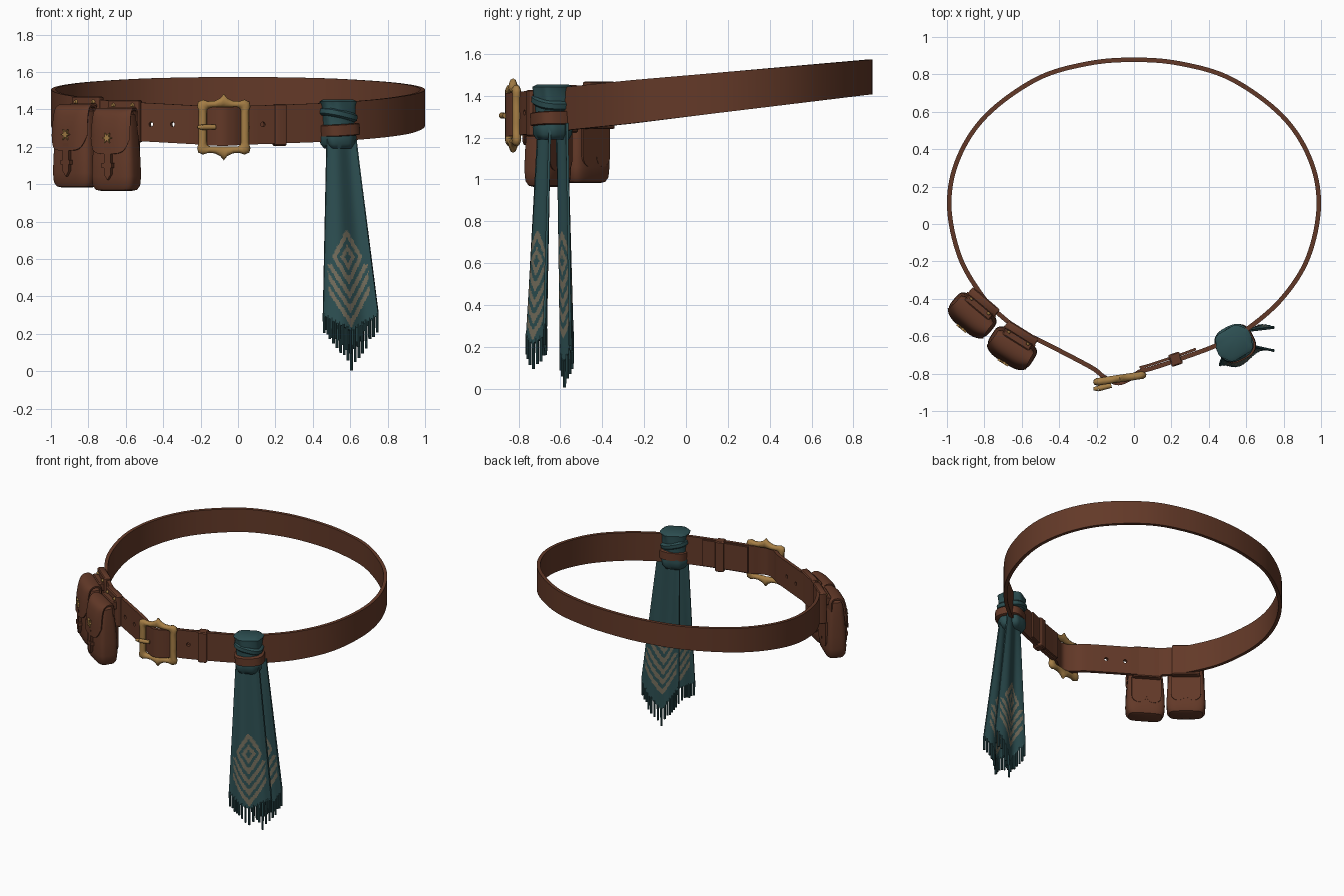
import bpy, bmesh, math, random
from mathutils import Vector, Matrix

if "Cube" in bpy.data.objects:
    bpy.data.objects.remove(bpy.data.objects["Cube"])

random.seed(4)

def material(name, rgb):
    m = bpy.data.materials.new(name)
    m.diffuse_color = (*rgb, 1)
    m.use_nodes = True
    m.node_tree.nodes["Principled BSDF"].inputs["Base Color"].default_value = m.diffuse_color
    return m

LEATHER = material("brown leather", (0.125, 0.041, 0.021))
CLOTH = material("teal cloth", (0.026, 0.078, 0.084))
PATTERN = material("beige pattern", (0.175, 0.155, 0.108))
BRASS = material("brass", (0.38, 0.21, 0.06))

# ---------- helpers ----------
def skin(rings, loop=False):
    """Join equal-length rings into a tube, capped unless it loops."""
    n, k = len(rings), len(rings[0])
    faces = [(i*k + j, i*k + (j+1) % k, (i+1) % n*k + (j+1) % k, (i+1) % n*k + j)
             for i in range(n if loop else n-1) for j in range(k)]
    if not loop:
        faces += [tuple(range(k)), tuple(range((n-1)*k, n*k))]
    return [tuple(p) for r in rings for p in r], faces

def make(name, parts, mat, M=Matrix(), solid=0, angle=40, rule=None, cutter=None):
    verts, faces = [], []
    for v, f in parts:
        faces += [tuple(i + len(verts) for i in q) for q in f]
        verts += v
    me = bpy.data.meshes.new(name)
    me.from_pydata(verts, [], faces)
    me.transform(M)
    bm = bmesh.new()
    bm.from_mesh(me)
    bmesh.ops.recalc_face_normals(bm, faces=bm.faces)
    bm.to_mesh(me)
    bm.free()
    me.materials.append(mat)
    if rule:
        me.materials.append(PATTERN)
        for p in me.polygons:
            p.material_index = int(rule(p.index))
    ob = bpy.data.objects.new(name, me)
    bpy.context.collection.objects.link(ob)
    bpy.ops.object.select_all(action='DESELECT')
    ob.select_set(True)
    bpy.context.view_layer.objects.active = ob
    if solid:
        s = ob.modifiers.new("thickness", 'SOLIDIFY')
        s.thickness, s.offset = solid, 0
        bpy.ops.object.modifier_apply(modifier="thickness")
    if cutter:
        b = ob.modifiers.new("holes", 'BOOLEAN')
        b.object, b.operation, b.solver = cutter, 'DIFFERENCE', 'EXACT'
        bpy.ops.object.modifier_apply(modifier="holes")
        cutter.hide_render = True
        cutter.hide_set(True)
    bpy.ops.object.shade_smooth_by_angle(angle=math.radians(angle))
    return ob

def oval(z, a, b, power=2, n=40, ripple=0.0):
    """Superellipse ring at height z."""
    out = []
    for i in range(n):
        t = math.tau*i/n
        c, s = math.cos(t), math.sin(t)
        r = 1 + ripple*math.sin(6*t + z*18)
        out.append((r*a*math.copysign(abs(c)**(2/power), c), r*b*math.copysign(abs(s)**(2/power), s), z))
    return out

def rod(p, q, r0, r1, n=8):
    p, q = Vector(p), Vector(q)
    rot = (q - p).to_track_quat('Z', 'Y')
    ring = lambda c, r: [c + rot @ Vector((r*math.cos(math.tau*i/n), r*math.sin(math.tau*i/n), 0)) for i in range(n)]
    return skin([ring(p, r0), ring(q, r1)])

def plate(pts, y, thick):
    """Prism of an x-z outline, facing -y."""
    return skin([[(x, y + s*thick/2, z) for x, z in pts] for s in (-1, 1)])

def block(w, d, z0, z1, y=0, e=0.006):
    """Box with chamfered top and bottom and rounded corners."""
    return skin([[(x, yy + y, z) for x, yy, z in oval(zz, w/2 - i, d/2 - i, 9, 32)]
                 for zz, i in ((z0, e), (z0+e, 0), (z1-e, 0), (z1, e))])

def at(x, y, z, deg):
    return Matrix.Translation((x, y, z)) @ Matrix.Rotation(math.radians(deg), 4, 'Z')

# ---------- belt ----------
CTRL = [(-.16, -.818), (-.09, -.85), (-.03, -.832), (.03, -.79), (.1, -.77), (.25, -.72), (.45, -.645), (.6, -.565),
        (.79, -.4), (.93, -.18), (.988, .1), (.94, .35), (.79, .58), (.52, .775), (.25, .857), (0, .878),
        (-.25, .857), (-.52, .775), (-.79, .58), (-.94, .35), (-.988, .1), (-.93, -.18), (-.8, -.4),
        (-.7, -.5), (-.6, -.575), (-.48, -.635), (-.3, -.728), (-.21, -.778)]

def smooth_path(pts, steps=8, closed=True):
    n, out = len(pts), []
    get = lambda i: Vector(pts[i % n] if closed else pts[max(0, min(n-1, i))])
    for i in range(n if closed else n-1):
        a, b, c, d = (get(i+k) for k in (-1, 0, 1, 2))
        for s in range(steps):
            t = s/steps
            out.append(.5*(2*b + (c-a)*t + (2*a-5*b+4*c-d)*t*t + (3*b-a-3*c+d)*t**3))
    return out

def band(path, thick, closed=True, shrink=0):
    rings, n = [], len(path)
    for i, p in enumerate(path):
        d = (path[(i+1) % n] - path[i-1]) if closed else (path[min(i+1, n-1)] - path[max(i-1, 0)])
        nrm = Vector((d.y, -d.x)).normalized()*thick/2
        zc = 1.49 - (.88 - p.y)*.105
        h = min(.207, .166 + (.88 - p.y)*.036)/2 - shrink
        rings.append([(*(p + nrm), zc-h), (*(p + nrm), zc+h), (*(p - nrm), zc+h), (*(p - nrm), zc-h)])
    return skin(rings, closed)

holes = []
for x, y, deg in ((-.46, -.645, -26), (-.345, -.705, -26), (.13, -.76, 18)):
    n = Vector((math.sin(math.radians(deg)), -math.cos(math.radians(deg)), 0))*.05
    c = Vector((x, y, 1.32))
    holes.append(rod(c - n, c + n, .013, .013, 14))
cutter = make("hole_cutter", holes, LEATHER)
make("belt", [band(smooth_path(CTRL), .024)], LEATHER, cutter=cutter)
make("belt_tip", [band(smooth_path([(.03, -.768), (.1, -.748), (.25, -.698), (.34, -.665)], 6, False),
                       .014, False, .008)], LEATHER)
make("belt_keeper", [block(.062, .068, 1.205, 1.428)], LEATHER, at(.222, -.723, 0, 19))

# ---------- buckle ----------
QUARTER = [((0, .178), (0, .104)), ((.018, .156), (.018, .104)), ((.05, .14), (.045, .104)),
           ((.085, .138), (.07, .104)), ((.112, .147), (.083, .1)), ((.138, .136), (.09, .093)),
           ((.144, .112), (.092, .08)), ((.136, .088), (.092, .065)), ((.136, .04), (.092, .03))]
half = QUARTER + [((.138, 0), (.092, 0))] + [tuple((x, -z) for x, z in s) for s in QUARTER[::-1]]
stations = half + [tuple((-x, z) for x, z in s) for s in half[-2:0:-1]]
rings = []
for o, i in stations:
    o, i = Vector(o), Vector(i)
    ring = []
    for k in range(10):
        t = math.tau*k/10
        p = (o+i)/2 + (o-i)/2*math.cos(t)
        ring.append((p.x, .021*math.sin(t), p.y))
    rings.append(ring)
BUCKLE = at(-.076, -.826, 1.305, 8.5)
make("buckle_frame", [skin(rings, True)], BRASS, BUCKLE, angle=50)
make("buckle_prong", [rod((-.05, -.03, 0), (-.12, -.036, 0), .013, .015, 12),
                      rod((-.12, -.036, 0), (-.148, -.034, 0), .015, .008, 12)], BRASS, BUCKLE)

# ---------- pouches ----------
BODY = [(.982, .085, .04), (.988, .112, .058), (1.01, .127, .07), (1.06, .131, .075), (1.15, .128, .073),
        (1.26, .12, .065), (1.34, .112, .056), (1.39, .104, .046), (1.402, .09, .034)]
FLAP = smooth_path([(.05, 1.33), (.05, 1.39), (.03, 1.416), (-.02, 1.418), (-.056, 1.395), (-.074, 1.34),
                    (-.083, 1.27), (-.088, 1.18)], 4, False) + [Vector((-.088, 1.18))]

def flap():
    verts, nu, nv = [], 20, len(FLAP)
    for a in range(nu + 1):
        u = 2*a/nu - 1
        for b in range(nv):
            t = b*(1 - .13*abs(u)**5)
            k = min(int(t), nv-2)
            p = FLAP[k].lerp(FLAP[k+1], t-k)
            verts.append((u*(.108 + .013*b/nv), p.x*(1 - .33*u**4), p.y))
    return verts, [(a*nv+b, a*nv+b+1, (a+1)*nv+b+1, (a+1)*nv+b) for a in range(nu) for b in range(nv-1)]

star = [((.032 if k % 2 == 0 else .013)*math.cos(math.tau*k/12),
         1.265 + (.032 if k % 2 == 0 else .013)*math.sin(math.tau*k/12)) for k in range(12)]
strap = [(-.021, 1.22), (-.021, 1.07), (0, 1.04), (.021, 1.07), (.021, 1.22)]
lobes = [(.1, 1.25)] + [(c + .05*math.cos(t*math.pi/8), 1.11 - .05*math.sin(t*math.pi/8))
                        for c in (.05, -.05) for t in range(9)] + [(-.1, 1.25)]
for tag, M in (("outer", at(-.862, -.485, 0, -40)), ("inner", at(-.65, -.66, -.018, -32))):
    make(tag + "_pouch_body", [skin([oval(z, a, b, 4) for z, a, b in BODY])], LEATHER, M)
    make(tag + "_pouch_flap", [flap()], LEATHER, M, solid=.012)
    make(tag + "_pouch_strap", [plate(strap, -.084, .018), plate([(-.032, 1.105), (.032, 1.105), (.032, 1.13),
                                (-.032, 1.13)], -.086, .026)], LEATHER, M)
    make(tag + "_pouch_emblem", [plate(star, -.094, .012)], BRASS, M)
    make(tag + "_pouch_back_tab", [plate(lobes, .07, .012)], LEATHER, M)
    make(tag + "_pouch_hanger", [block(.19, .05, 1.24, 1.468, .09), block(.17, .06, 1.37, 1.43, .06)], LEATHER, M)
    make(tag + "_pouch_studs", [rod((x, .07, 1.44), (x, .053, 1.44), .014, .007, 10) for x in (-.06, .06)], BRASS, M)

# ---------- scarf ----------
def on_pattern(dx, z):
    d = abs(dx)/.078 + abs(z - .61)/.15
    if d < 1:
        return .7 < d or .2 < d < .46
    v = z - 1.75*abs(dx)
    return abs(dx) < .105 and z < .57 and any(c < v < c + .042 for c in (.385, .31, .235))

def tail(name, top, bottom, z_edge, z_tip, fold):
    nu, nv = 44, 110
    (l0, r0), (l1, r1) = [[Vector(p) for p in e] for e in (top, bottom)]
    def point(u, v):
        p = l0.lerp(r0, u).lerp(l1.lerp(r1, u), v)
        zb = z_tip + (z_edge - z_tip)*abs(2*u - 1)
        return (p.x, p.y + fold*(.35 + .65*v)*math.cos(u*8.5), 1.27 + (zb - 1.27)*v)
    verts = [point(a/nu, b/nv) for a in range(nu+1) for b in range(nv+1)]
    k = nv + 1
    faces = [(a*k+b, a*k+b+1, (a+1)*k+b+1, (a+1)*k+b) for a in range(nu) for b in range(nv)]
    def rule(i):
        u, v = (i // nv + .5)/nu, (i % nv + .5)/nv
        width = (r0-l0).length*(1-v) + (r1-l1).length*v
        return on_pattern((u - .5)*width*.9, point(u, v)[2])
    make(name, [(verts, faces)], CLOTH, solid=.012, rule=rule)
    fringe = []
    for i in range(15):
        p = Vector(point(.02 + .96*i/14, 1))
        drop = random.uniform(.085, .115) if i != 7 else .12
        fringe.append(rod(p + Vector((0, 0, .015)), p - Vector((0, 0, drop)), .008, .0075))
    make(name + "_fringe", fringe, CLOTH)

tail("front_scarf_tail", ((.475, -.71), (.625, -.645)), ((.455, -.775), (.75, -.665)), .30, .215, .02)
tail("back_scarf_tail", ((.485, -.625), (.63, -.565)), ((.465, -.6), (.75, -.545)), .32, .125, .016)

# knot around the belt, a slanted wrap and the leather ring
KNOT = [(1.19, .07, .07), (1.215, .088, .084), (1.25, .092, .088), (1.3, .078, .078), (1.35, .084, .08),
        (1.39, .088, .084), (1.42, .09, .084), (1.442, .098, .086), (1.453, .08, .066)]
K = at(.535, -.637, 0, 27)
make("scarf_knot", [skin([oval(z, a, b, 2.6, 48, .04) for z, a, b in KNOT])], CLOTH, K, angle=60)
wrap = [(-.022, .088), (-.012, .1), (.012, .1), (.022, .088)]
make("scarf_wrap", [skin([oval(z, r, r*.95, 2.6) for z, r in wrap])], CLOTH,
     at(.535, -.637, 1.37, 27) @ Matrix.Rotation(.22, 4, 'Y'))
ring = [(-.032, .09), (-.028, .1), (.028, .1), (.032, .09)]
make("scarf_leather_ring", [skin([oval(z, r, r*.95, 2.8) for z, r in ring])], LEATHER,
     at(.545, -.64, 1.29, 27) @ Matrix.Rotation(-.06, 4, 'Y'))
